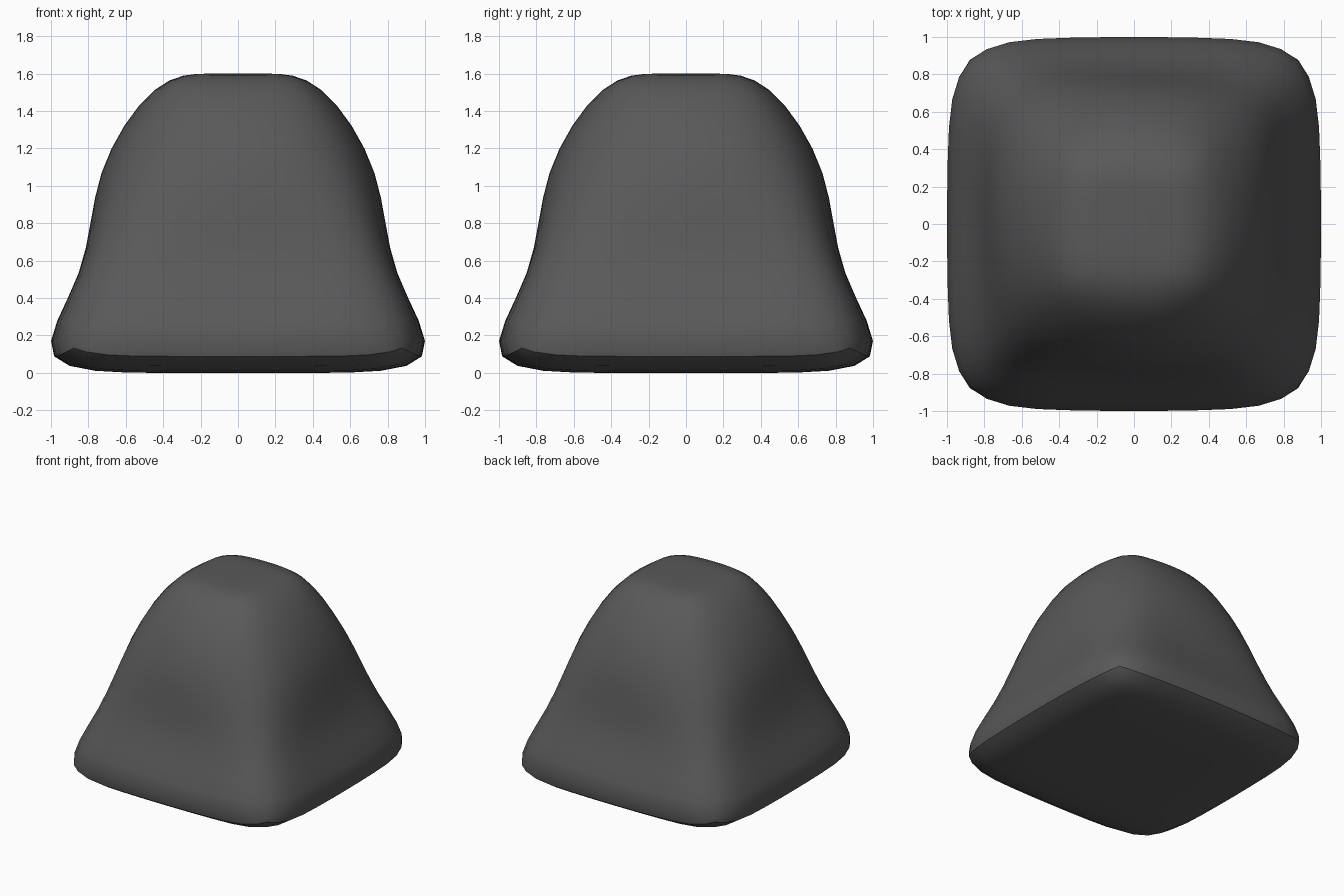
import bpy, bmesh, math

if "Cube" in bpy.data.objects:
    bpy.data.objects.remove(bpy.data.objects["Cube"])

HEIGHT = 1.6
# Cage half widths per level, bottom to top
SIDE = [1.183, 0.784, 0.797, 0.44]      # middle of each side
CORNER = [1.11, 0.83, 0.625, 0.36]      # corner posts

# Cage: a cube cut in thirds, each level shaped by its side and corner widths
bm = bmesh.new()
bmesh.ops.create_cube(bm, size=2)
bmesh.ops.subdivide_edges(bm, edges=bm.edges[:], cuts=2, use_grid_fill=True)
for v in bm.verts:
    level = round((v.co.z + 1) * 1.5)
    corner = abs(v.co.x) > 0.9 and abs(v.co.y) > 0.9

    def place(c):
        if corner:
            return c * CORNER[level]
        return c * SIDE[level]

    v.co = (place(v.co.x), place(v.co.y), HEIGHT * level / 3)
bmesh.ops.recalc_face_normals(bm, faces=bm.faces[:])
mesh = bpy.data.meshes.new("flared_block")
bm.to_mesh(mesh)
bm.free()

block = bpy.data.objects.new("flared_block", mesh)
bpy.context.collection.objects.link(block)
bpy.context.view_layer.objects.active = block
block.select_set(True)

# Dark grey finish
dark = bpy.data.materials.new("dark_grey")
dark.diffuse_color = (0.1, 0.1, 0.1, 1)
dark.use_nodes = True
dark.node_tree.nodes["Principled BSDF"].inputs["Base Color"].default_value = dark.diffuse_color
mesh.materials.append(dark)

# Rounded surface with the crisp lower rim kept
sub = block.modifiers.new("rounding", 'SUBSURF')
sub.levels = 2
sub.render_levels = 2
bpy.ops.object.modifier_apply(modifier=sub.name)
bpy.ops.object.shade_smooth_by_angle(angle=math.radians(30))
